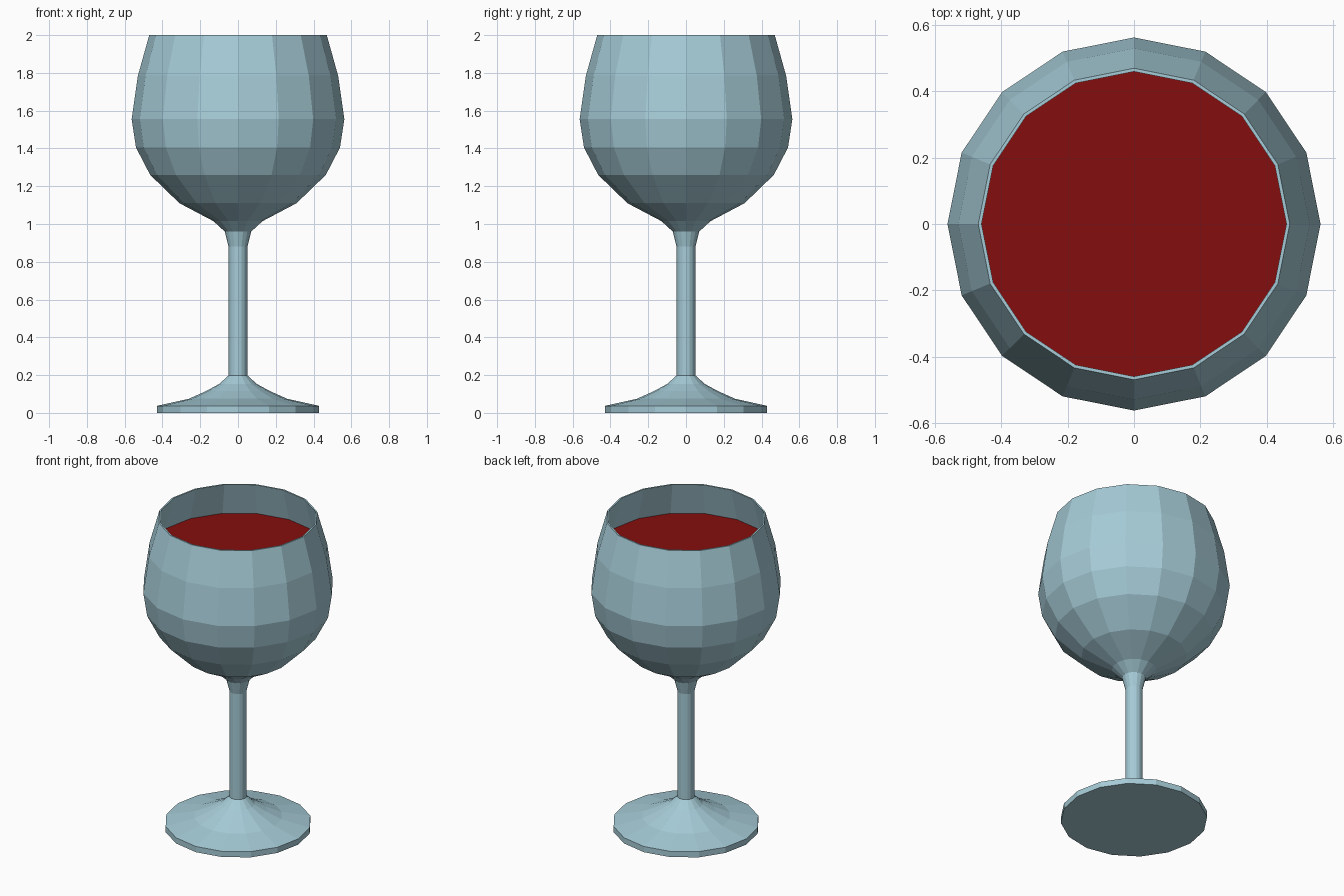
import bpy, bmesh, math

if "Cube" in bpy.data.objects:
    bpy.data.objects.remove(bpy.data.objects["Cube"])

SIDES = 16
WALL = 0.01


def material(name, color):
    m = bpy.data.materials.new(name)
    m.diffuse_color = color
    m.use_nodes = True
    m.node_tree.nodes["Principled BSDF"].inputs["Base Color"].default_value = m.diffuse_color
    return m


def lathe(name, profile, mat):
    """Spin (radius, z) points into flat-faced rings, capping both ends."""
    bm = bmesh.new()
    rings = []
    for r, z in profile:
        rings.append([bm.verts.new((r * math.cos(2 * math.pi * i / SIDES),
                                    r * math.sin(2 * math.pi * i / SIDES), z))
                      for i in range(SIDES)])
    for a, b in zip(rings, rings[1:]):
        for i in range(SIDES):
            j = (i + 1) % SIDES
            bm.faces.new((a[i], a[j], b[j], b[i]))
    bm.faces.new(rings[0][::-1])
    bm.faces.new(rings[-1])
    bmesh.ops.recalc_face_normals(bm, faces=bm.faces)
    mesh = bpy.data.meshes.new(name)
    bm.to_mesh(mesh)
    bm.free()
    mesh.materials.append(mat)
    ob = bpy.data.objects.new(name, mesh)
    bpy.context.collection.objects.link(ob)
    return ob


glass = material("glass", (0.38, 0.60, 0.68, 1))
red = material("red_wine", (0.235, 0.004, 0.004, 1))

# Foot, stem and outer bowl
foot_stem = [(0.43, 0), (0.43, 0.037), (0.26, 0.075), (0.17, 0.115),
             (0.10, 0.153), (0.05, 0.198), (0.05, 0.88), (0.07, 0.96)]
bowl = [(0.13, 1.015), (0.31, 1.11), (0.465, 1.26), (0.54, 1.405),
        (0.563, 1.555), (0.53, 1.785), (0.47, 2.0)]

# Inner wall, from the rim down to the bottom of the bowl
inner = [(r - WALL, z + (WALL if z < 1.4 else 0)) for r, z in bowl]
lathe("wine_glass", foot_stem + bowl + inner[::-1], glass)

# Wine filling the bowl up to the shoulder
lathe("wine", [(r - 0.003, z + 0.003) for r, z in inner[:-1]], red)
